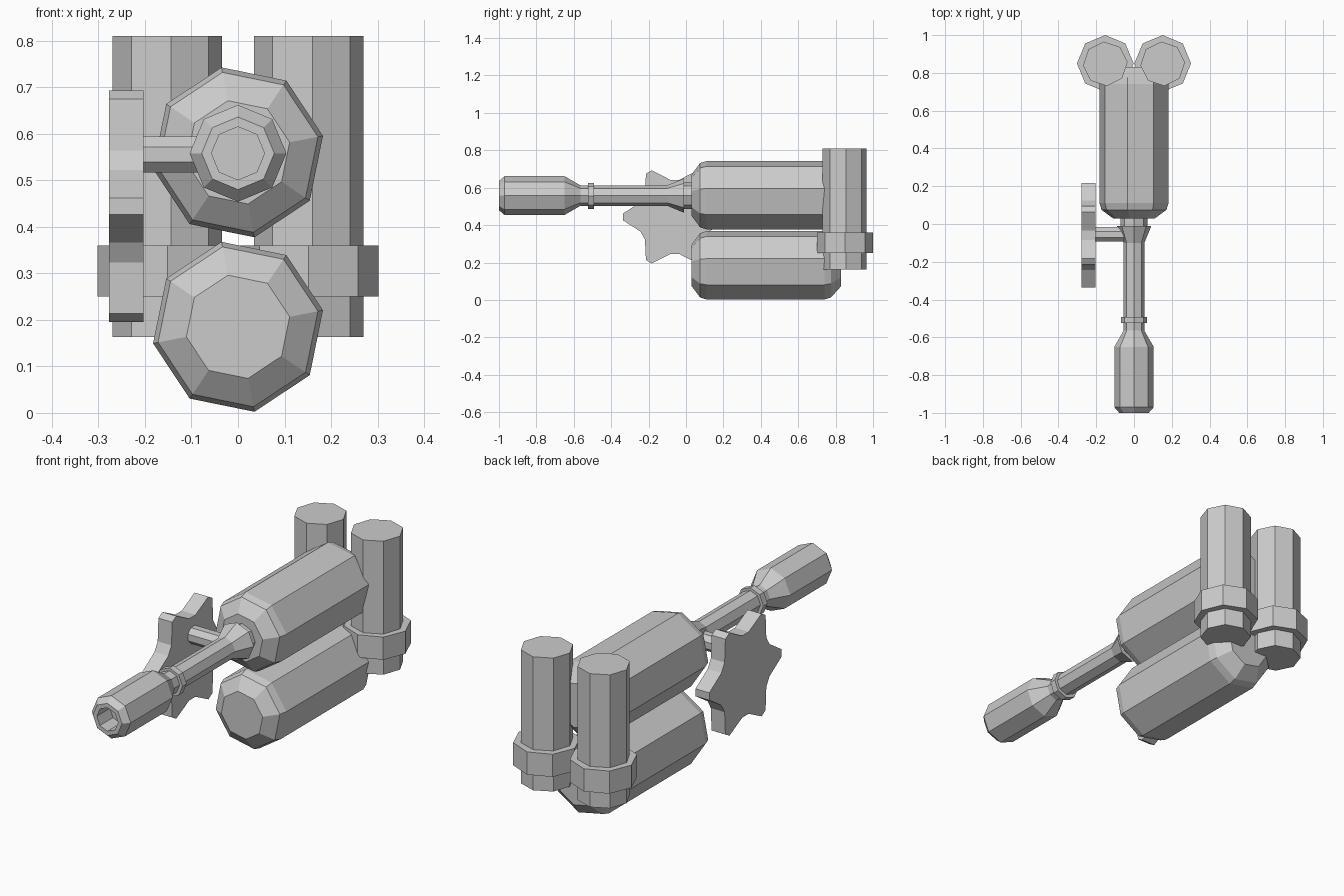
import bpy, bmesh
from math import cos, sin, radians, pi
from mathutils import Vector

if "Cube" in bpy.data.objects:
    bpy.data.objects.remove(bpy.data.objects["Cube"])


def finish(name, bm):
    bmesh.ops.recalc_face_normals(bm, faces=bm.faces)
    me = bpy.data.meshes.new(name)
    bm.to_mesh(me)
    bm.free()
    ob = bpy.data.objects.new(name, me)
    bpy.context.collection.objects.link(ob)
    return ob


def lathe(name, profile, axis, centre, phase=0, sides=8):
    """Sweep (position, radius) pairs round an axis, closing both ends."""
    bm = bmesh.new()
    rings = []
    for t, r in profile:
        ring = []
        for i in range(sides):
            a = radians(phase) + 2 * pi * i / sides
            u, v = r * cos(a), r * sin(a)
            p = {'X': (t, u, v), 'Y': (u, t, v), 'Z': (u, v, t)}[axis]
            ring.append(bm.verts.new(Vector(p) + Vector(centre)))
        rings.append(ring)
    for a, b in zip(rings, rings[1:]):
        for i in range(sides):
            j = (i + 1) % sides
            bm.faces.new((a[i], a[j], b[j], b[i]))
    bm.faces.new(rings[0])
    bm.faces.new(rings[-1])
    return finish(name, bm)


# Two horizontal tanks, one above the other
tank = [(0.03, 0.113), (0.075, 0.175), (0.11, 0.186), (0.74, 0.186),
        (0.775, 0.175), (0.83, 0.113)]
for name, z in (("lower_tank", 0.185), ("upper_tank", 0.56)):
    lathe(name, tank, 'Y', (0, 0, z), 11)

# Pair of upright rear cylinders with collars
for side, x in (("left", -0.152), ("right", 0.152)):
    lathe(side + "_cylinder", [(0.163, 0.118), (0.81, 0.118)], 'Z', (x, 0.848, 0), 4)
    lathe(side + "_collar", [(0.25, 0.15), (0.36, 0.15)], 'Z', (x, 0.85, 0))

# Barrel: hollow muzzle, taper, thin tube and flared base
lathe("barrel", [(-0.90, 0.057), (-1.0, 0.057), (-1.0, 0.078), (-0.97, 0.104),
                 (-0.65, 0.104), (-0.565, 0.055), (-0.10, 0.055),
                 (-0.01, 0.092), (-0.01, 0.072), (0.05, 0.072)], 'Y', (0, 0, 0.558))
lathe("barrel_ring", [(-0.525, 0.07), (-0.493, 0.07)], 'Y', (0, 0, 0.556))

# Arm joining the barrel to the valve wheel
lathe("wheel_arm", [(-0.21, 0.042), (-0.03, 0.042)], 'X', (0, -0.055, 0.555), 22.5)

# Six-pointed valve wheel
bm = bmesh.new()
outline = []
for k in range(6):
    a = k * pi / 3
    for s in (-1, 1):
        outline.append((0.277 * cos(a) - s * 0.018 * sin(a),
                        0.277 * sin(a) + s * 0.018 * cos(a)))
    for d in (23, 37):
        b = a + radians(d)
        outline.append((0.2 * cos(b), 0.2 * sin(b)))
face = bm.faces.new([bm.verts.new((-0.277, y - 0.06, z + 0.444)) for y, z in outline])
ext = bmesh.ops.extrude_face_region(bm, geom=[face], use_keep_orig=True)
bmesh.ops.translate(bm, vec=(0.074, 0, 0),
                    verts=[g for g in ext["geom"] if isinstance(g, bmesh.types.BMVert)])
finish("valve_wheel", bm)
